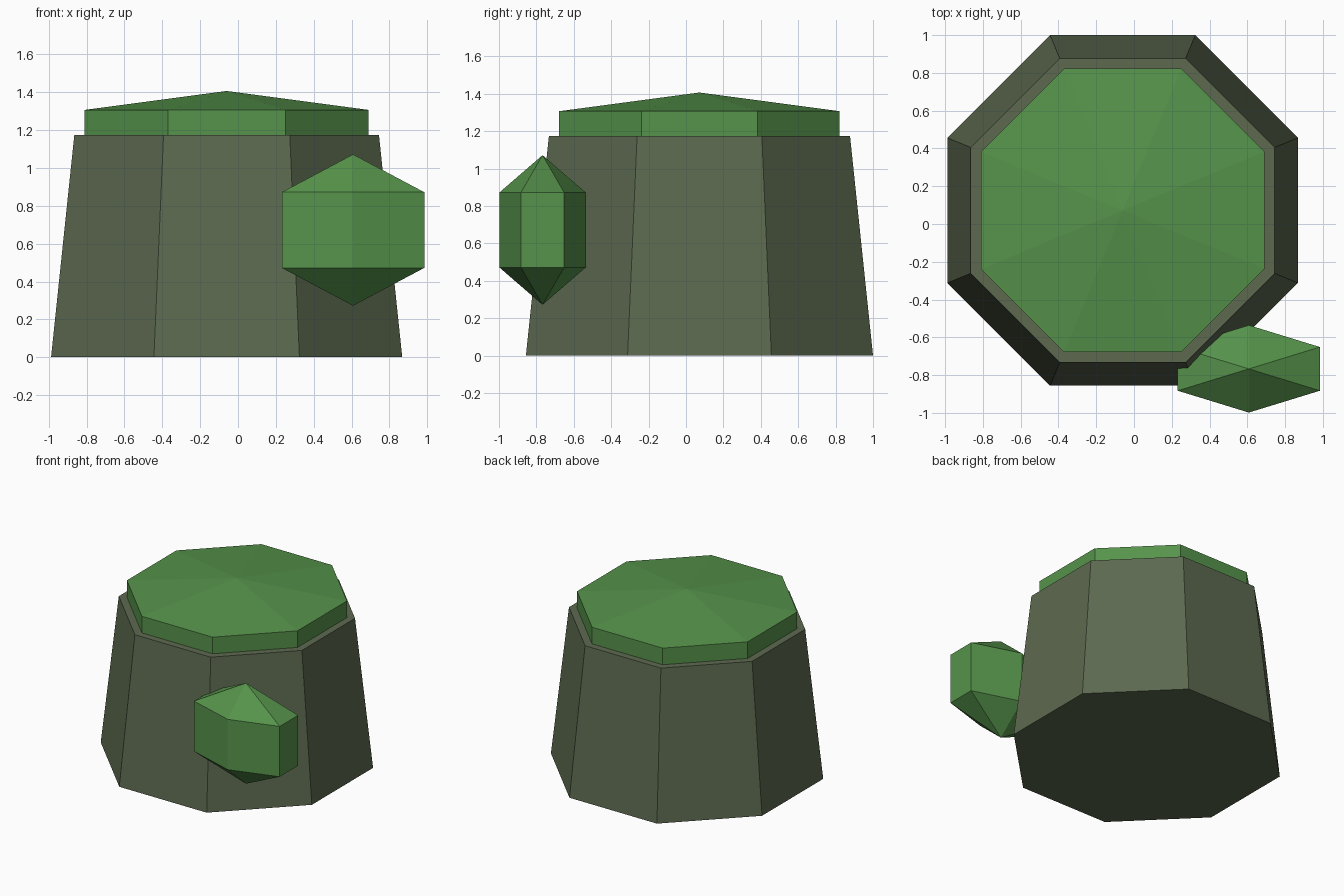
import bpy
import bmesh
from math import cos, sin, pi, radians

if "Cube" in bpy.data.objects:
    bpy.data.objects.remove(bpy.data.objects["Cube"])


def material(name, color):
    mat = bpy.data.materials.new(name)
    mat.use_nodes = True
    mat.diffuse_color = (*color, 1)
    bsdf = mat.node_tree.nodes["Principled BSDF"]
    bsdf.inputs["Base Color"].default_value = (*color, 1)
    bsdf.inputs["Roughness"].default_value = 0.9
    return mat


def lathe(name, profile, sides, mat, location, scale=(1, 1, 1), phase=0.0):
    """Flat-faced solid from (radius, height) rings; zero radius makes a tip."""
    bm = bmesh.new()
    rings = []
    for radius, z in profile:
        count = sides if radius else 1
        angles = [phase + 2 * pi * i / sides for i in range(count)]
        rings.append([bm.verts.new((radius * cos(a), radius * sin(a), z)) for a in angles])
    for low, high in zip(rings, rings[1:]):
        for i in range(sides):
            j = (i + 1) % sides
            corners = [low[i % len(low)], low[j % len(low)],
                       high[j % len(high)], high[i % len(high)]]
            bm.faces.new(list(dict.fromkeys(corners)))
    for ring in (rings[0], rings[-1]):
        if len(ring) > 1:
            bm.faces.new(ring)
    bmesh.ops.scale(bm, vec=scale, verts=bm.verts)
    bmesh.ops.recalc_face_normals(bm, faces=bm.faces)
    mesh = bpy.data.meshes.new(name)
    bm.to_mesh(mesh)
    bm.free()
    mesh.materials.append(mat)
    obj = bpy.data.objects.new(name, mesh)
    obj.location = location
    bpy.context.collection.objects.link(obj)
    return obj


bark = material("olive_bark", (0.107, 0.141, 0.078))
moss = material("moss_green", (0.093, 0.292, 0.070))

# Octagons are sized by the distance to their flat sides
flat = 1 / cos(pi / 8)
center = (-0.06, 0.072, 0)

# Tapered trunk
lathe("stump", [(0.928 * flat, 0), (0.805 * flat, 1.175)], 8, bark, center, phase=pi / 8)

# Moss slab with a shallow pointed top
lathe("moss_cap", [(0.75 * flat, 1.175), (0.75 * flat, 1.307), (0, 1.407)],
      8, moss, center, phase=pi / 8)

# Flattened six-sided moss lump on the front left corner
ring = sin(radians(60))
lathe("moss_lump", [(0, -1), (ring, -0.5), (ring, 0.5), (0, 1)], 6, moss,
      (0.608, -0.767, 0.672), scale=(0.502, 0.267, 0.4), phase=pi / 6)
